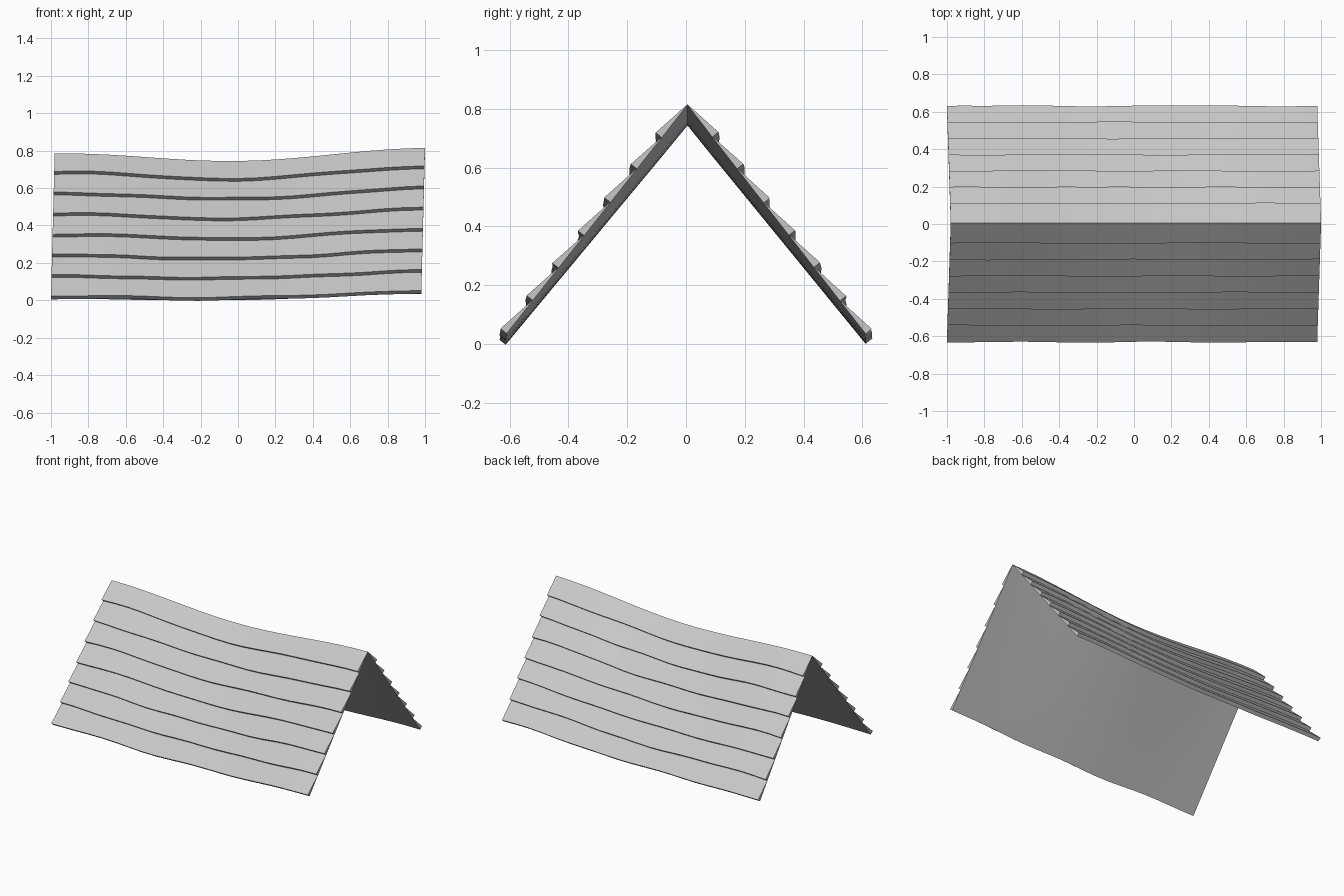
import bpy, bmesh, math, random

if "Cube" in bpy.data.objects:
    bpy.data.objects.remove(bpy.data.objects["Cube"])

random.seed(4)
COURSES = 7
SEGS = 20
BUTT = 0.025      # thickness of a shingle course at its lower edge
DECK = 0.002      # thickness of the sheet below

mat = bpy.data.materials.new("shingle grey")
mat.diffuse_color = (0.58, 0.58, 0.58, 1)
mat.use_nodes = True
mat.node_tree.nodes["Principled BSDF"].inputs["Base Color"].default_value = mat.diffuse_color


def point(u, t, lift, side):
    """u runs -1..1 along the roof, t runs 0 at the ridge to 1 at the eave."""
    sag = math.cos(math.pi * u / 2) ** 2
    ridge = 0.80 + 0.015 * u - 0.055 * sag
    eave = 0.022 + 0.014 * u - 0.019 * sag
    x = 0.99 * u - 0.01 + 0.02 * (1 - t)
    y = 0.005 * (1 - t) + side * 0.612 * t
    z = ridge * (1 - t) + eave * t
    if t < 0.01:                       # both slopes meet at the ridge
        return (x, y, z + lift)
    return (x, y + side * 0.786 * lift, z + 0.618 * lift)


def wobble():
    """Slight hand-cut waviness for one course edge."""
    a, b = random.uniform(5, 8), random.uniform(10, 16)
    p, q = random.uniform(0, 6), random.uniform(0, 6)
    return lambda u: 0.003 * math.sin(a * u + p) + 0.002 * math.sin(b * u + q)


def slope(name, side):
    waves = [wobble() for _ in range(COURSES)]
    bm = bmesh.new()
    top, under = [], []
    for k in range(SEGS + 1):
        u = -1 + 2 * k / SEGS
        # sawtooth of overlapping courses
        row = [bm.verts.new(point(u, 0, 0, side))]
        low = [bm.verts.new(point(u, 0, -DECK, side))]
        for i in range(COURSES):
            t = (i + 1) / COURSES + waves[i](u)
            row.append(bm.verts.new(point(u, t, BUTT, side)))
            row.append(bm.verts.new(point(u, t, 0, side)))
            low.append(bm.verts.new(point(u, t, -DECK, side)))
        top.append(row)
        under.append(low)
    # skin the profile along the roof
    for k in range(SEGS):
        ring_a = top[k] + under[k][::-1]
        ring_b = top[k + 1] + under[k + 1][::-1]
        n = len(ring_a)
        for j in range(n):
            m = (j + 1) % n
            bm.faces.new((ring_a[j], ring_a[m], ring_b[m], ring_b[j]))
    # gable ends, one cap per course
    for k in (0, SEGS):
        for i in range(COURSES):
            a, b, c = top[k][2 * i:2 * i + 3]
            cap = (a, b, c, under[k][i + 1], under[k][i])
            bm.faces.new(cap if k else cap[::-1])
    bmesh.ops.recalc_face_normals(bm, faces=bm.faces)
    mesh = bpy.data.meshes.new(name)
    bm.to_mesh(mesh)
    bm.free()
    mesh.materials.append(mat)
    obj = bpy.data.objects.new(name, mesh)
    bpy.context.collection.objects.link(obj)
    bpy.ops.object.select_all(action='DESELECT')
    obj.select_set(True)
    bpy.context.view_layer.objects.active = obj
    bpy.ops.object.shade_smooth_by_angle(angle=math.radians(25))


# the two shingled slopes
slope("front_roof_slope", -1)
slope("back_roof_slope", 1)
